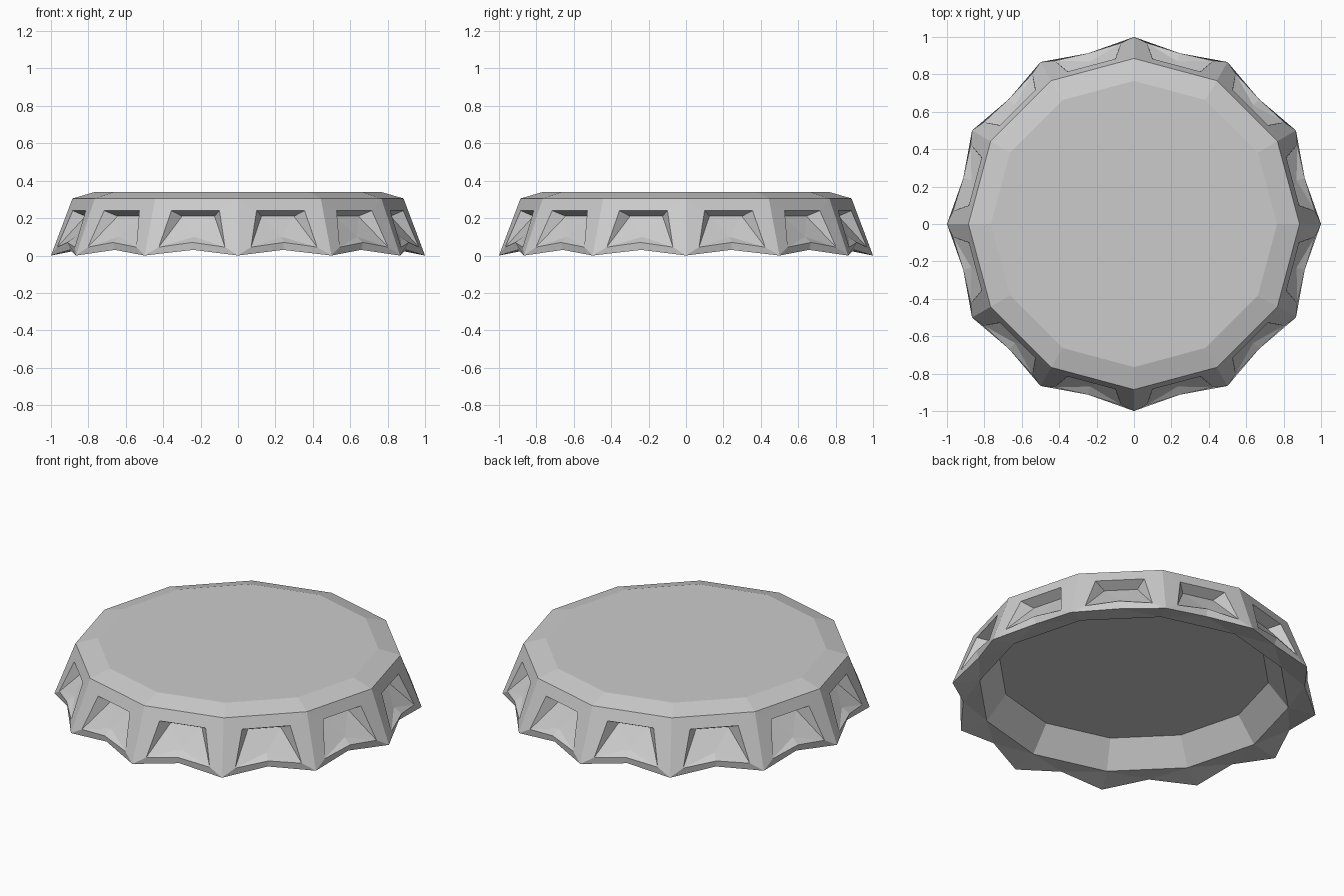
import bpy
import bmesh
from math import sin, cos, pi

cube = bpy.data.objects.get("Cube")
if cube:
    bpy.data.objects.remove(cube, do_unlink=True)

SIDES = 12
HALF = pi / SIDES

# Single grey metal
metal = bpy.data.materials.new("grey_metal")
metal.use_nodes = True
grey = (0.6, 0.6, 0.6, 1)
metal.diffuse_color = grey
metal.node_tree.nodes["Principled BSDF"].inputs["Base Color"].default_value = grey

bm = bmesh.new()


def corner(radius, z):
    """Corner of a sector: (half width, distance outward, height)."""
    return (radius * sin(HALF), radius * cos(HALF), z)


# Profile corners, from the top plate round to the inner ceiling
plate = corner(0.765, 0.34)
shoulder = corner(0.885, 0.305)
tip = corner(1.0, 0.0)
lip = corner(0.85, 0.03)
ceiling = corner(0.74, 0.175)

# Recessed panel between two flutes
panel_top = (0.133, 0.879, 0.24)
panel_low = (0.183, 0.952, 0.045)
inner_top = (0.09, 0.82, 0.21)
panel_mid = (0, 0.945, 0.07)
fold_mid = (0, 0.90, 0.10)
edge_mid = (0, 0.93, 0.03)


def add_sector(angle):
    def place(p, side):
        t, r, z = p[0] * side, p[1], p[2]
        return bm.verts.new((r * cos(angle) - t * sin(angle),
                             r * sin(angle) + t * cos(angle), z))

    def face(*points):
        bm.faces.new([place(p, s) for p, s in points])

    def band(a, b):
        face((a, -1), (a, 1), (b, 1), (b, -1))

    # Bevel, strip over the panel, overhang and inner wall
    band(plate, shoulder)
    band(shoulder, panel_top)
    band(panel_top, inner_top)
    band(lip, ceiling)

    # Panel floor
    face((inner_top, -1), (inner_top, 1), (fold_mid, 1))

    # Mirrored halves: flute, panel side, floor, lower edge, underside
    for s in (-1, 1):
        face((tip, s), (shoulder, s), (panel_top, s), (panel_low, s))
        face((panel_top, s), (inner_top, s), (panel_low, s))
        face((inner_top, s), (fold_mid, s), (panel_low, s))
        face((panel_low, s), (fold_mid, s), (panel_mid, s))
        face((tip, s), (panel_low, s), (panel_mid, s), (edge_mid, s))
        face((tip, s), (edge_mid, s), (lip, s))
    face((edge_mid, 1), (lip, 1), (lip, -1))


for k in range(SIDES):
    add_sector(HALF + 2 * HALF * k)

# Top plate and inner ceiling
for ring in (plate, ceiling):
    radius = ring[1] / cos(HALF)
    bm.faces.new([bm.verts.new((radius * cos(2 * HALF * k),
                                radius * sin(2 * HALF * k), ring[2]))
                  for k in range(SIDES)])

bmesh.ops.remove_doubles(bm, verts=bm.verts, dist=0.0005)
bmesh.ops.recalc_face_normals(bm, faces=bm.faces)

mesh = bpy.data.meshes.new("fluted_cap")
bm.to_mesh(mesh)
bm.free()
mesh.materials.append(metal)
cap = bpy.data.objects.new("fluted_cap", mesh)
bpy.context.collection.objects.link(cap)
